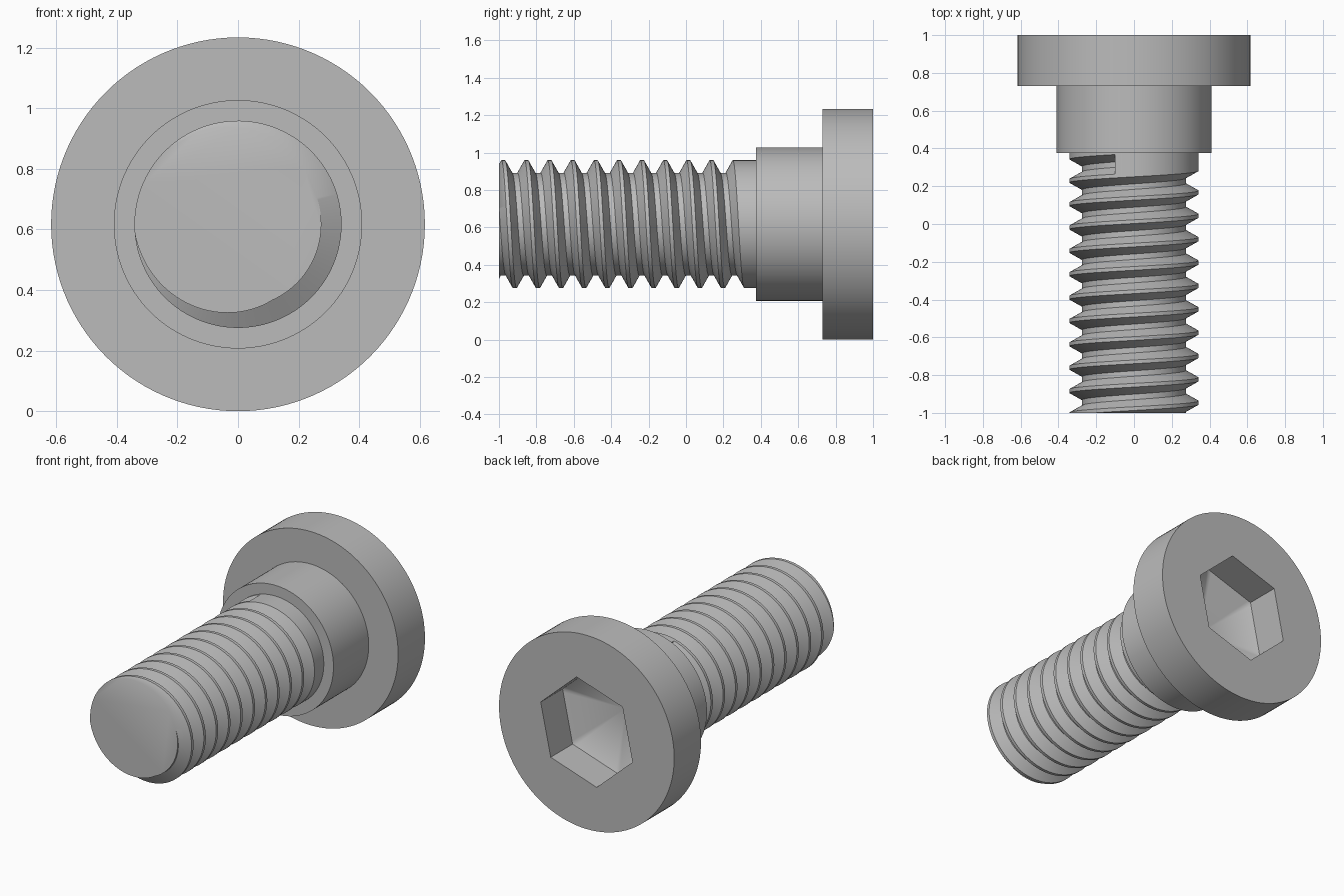
import bpy, bmesh, math

cube = bpy.data.objects.get("Cube")
if cube:
    bpy.data.objects.remove(cube)

STEPS = 120            # segments per turn
AXIS_Z = 0.617         # height of the bolt axis, which runs along y

steel = bpy.data.materials.new("steel_grey")
steel.use_nodes = True
colour = (0.5, 0.5, 0.5, 1)
steel.diffuse_color = colour
steel.node_tree.nodes["Principled BSDF"].inputs["Base Color"].default_value = colour


def point(radius, angle, y):
    return (radius * math.sin(angle), y, AXIS_Z + radius * math.cos(angle))


def finish(bm, name):
    bmesh.ops.remove_doubles(bm, verts=bm.verts, dist=1e-4)
    bmesh.ops.recalc_face_normals(bm, faces=bm.faces)
    mesh = bpy.data.meshes.new(name)
    bm.to_mesh(mesh)
    bm.free()
    mesh.materials.append(steel)
    obj = bpy.data.objects.new(name, mesh)
    bpy.context.collection.objects.link(obj)
    bpy.ops.object.select_all(action='DESELECT')
    obj.select_set(True)
    bpy.context.view_layer.objects.active = obj
    bpy.ops.object.shade_smooth_by_angle(angle=math.radians(30))


def bridge(bm, a, b):
    for j in range(len(a) - 1):
        bm.faces.new((a[j], a[j + 1], b[j + 1], b[j]))


# Head and collar: turned rings, the last ones following a hexagonal socket
def hexagon(angle):
    corner = math.radians(72)      # one socket corner, measured from the top
    sixth = math.pi / 3
    offset = (angle - corner) % sixth - sixth / 2
    return 0.34 * math.cos(math.pi / 6) / math.cos(offset)


def circle(radius):
    return lambda angle: radius


rings = [(circle(0.41), 0.375), (circle(0.41), 0.73), (circle(0.617), 0.73),
         (circle(0.617), 1.0), (hexagon, 1.0), (hexagon, 0.78)]
bm = bmesh.new()
loops = []
for radius, y in rings:
    angles = [2 * math.pi * i / STEPS for i in range(STEPS)]
    loop = [bm.verts.new(point(radius(a), a, y)) for a in angles]
    loops.append(loop + loop[:1])
for a, b in zip(loops, loops[1:]):
    bridge(bm, a, b)
bm.faces.new(loops[0][:-1])
# shallow pointed socket floor
apex = bm.verts.new(point(0, 0, 0.61))
for a, b in zip(loops[-1], loops[-1][1:]):
    bm.faces.new((a, b, apex))
finish(bm, "head_and_collar")

# Threaded shank: a right-handed groove, one column of points per angle
PITCH, TURNS = 0.1237, 12
CREST, ROOT = 0.342, 0.275
groove = [(-0.052, CREST), (-0.0145, ROOT), (0.0145, ROOT), (0.052, CREST)]
start = math.radians(-17)
bm = bmesh.new()
columns = []
for i in range(STEPS + 1):
    angle = start + 2 * math.pi * i / STEPS
    centre = 0.198 + PITCH * angle / (2 * math.pi)
    column = [bm.verts.new(point(r, angle, centre - k * PITCH + dy))
              for k in reversed(range(TURNS)) for dy, r in groove]
    column.append(bm.verts.new(point(CREST, angle, 0.39)))
    columns.append(column)
for a, b in zip(columns, columns[1:]):
    bridge(bm, a, b)
# wall where the groove stops
bm.faces.new(columns[-1][-5:-1])
bmesh.ops.remove_doubles(bm, verts=bm.verts, dist=1e-4)
# flat tip
cut = bmesh.ops.bisect_plane(bm, geom=bm.verts[:] + bm.edges[:] + bm.faces[:],
                             plane_co=(0, -1, 0), plane_no=(0, -1, 0), clear_outer=True)
rim = [e for e in cut["geom_cut"] if isinstance(e, bmesh.types.BMEdge)]
bmesh.ops.edgeloop_fill(bm, edges=rim)
finish(bm, "threaded_shank")
